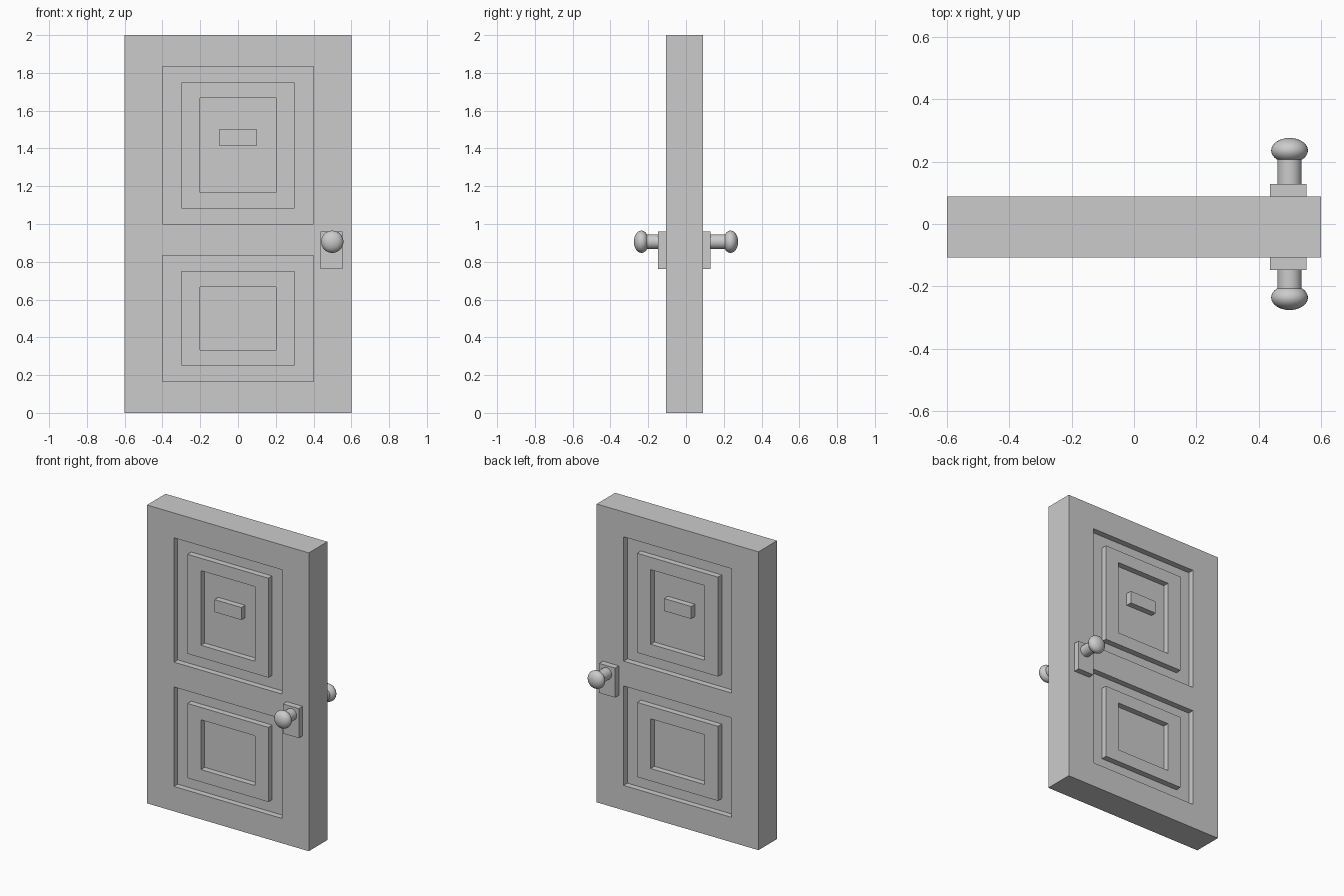
import bpy, bmesh, math
from mathutils import Matrix, Vector

if "Cube" in bpy.data.objects:
    bpy.data.objects.remove(bpy.data.objects["Cube"])

YC = -0.009      # centre of the slab in depth
HALF = 0.098     # half slab thickness
STEP = 0.04      # depth of panel steps and thickness of plates
U = 1 / 12       # vertical module


def add_object(name, bm, smooth=False):
    bmesh.ops.recalc_face_normals(bm, faces=bm.faces)
    mesh = bpy.data.meshes.new(name)
    bm.to_mesh(mesh)
    bm.free()
    obj = bpy.data.objects.new(name, mesh)
    bpy.context.collection.objects.link(obj)
    if smooth:
        bpy.ops.object.select_all(action='DESELECT')
        obj.select_set(True)
        bpy.context.view_layer.objects.active = obj
        bpy.ops.object.shade_smooth_by_angle(angle=math.radians(40))
    return obj


def box(bm, centre, size):
    bmesh.ops.create_cube(bm, size=1, matrix=Matrix.Translation(centre) @ Matrix.Diagonal((*size, 1)))


def extrude(bm, face):
    return bmesh.ops.extrude_discrete_faces(bm, faces=[face])['faces'][0]


def push(bm, face, dy):
    """Step the face straight in or out."""
    face = extrude(bm, face)
    for v in face.verts:
        v.co.y += dy
    return face


def inset_to(bm, face, half_w, z0, z1):
    """Inset the face to a given rectangle in its own plane."""
    mid = face.calc_center_median().z
    face = extrude(bm, face)
    for v in face.verts:
        v.co.x = math.copysign(half_w, v.co.x)
        v.co.z = z1 if v.co.z > mid else z0
    return face


# Door slab, cut along the panel outlines
bm = bmesh.new()
box(bm, (0, YC, 1), (1.2, 2 * HALF, 2))
cuts = [((x, 0, 0), (1, 0, 0)) for x in (-0.4, 0.4)]
cuts += [((0, 0, k * U), (0, 0, 1)) for k in (2, 10, 12, 22)]
for co, no in cuts:
    bmesh.ops.bisect_plane(bm, geom=bm.verts[:] + bm.edges[:] + bm.faces[:],
                           plane_co=co, plane_no=no)

# Nested stepped panels on both sides
panels = []
for f in bm.faces:
    c = f.calc_center_median()
    if abs(c.x) < 0.1 and abs(abs(c.y - YC) - HALF) < 1e-4:
        for z0, z1 in ((2, 10), (12, 22)):
            if abs(c.z - (z0 + z1) / 2 * U) < 1e-3:
                panels.append((f, z0, z1))
for f, z0, z1 in panels:
    inward = -STEP if f.calc_center_median().y > YC else STEP
    f = push(bm, f, inward)
    f = inset_to(bm, f, 0.3, (z0 + 1) * U, (z1 - 1) * U)
    f = push(bm, f, -inward)
    f = inset_to(bm, f, 0.2, (z0 + 2) * U, (z1 - 2) * U)
    f = push(bm, f, inward)
    if z0 == 12:  # raised block in the upper panel
        f = inset_to(bm, f, 0.1, 17 * U, 18 * U)
        f = push(bm, f, -inward)
add_object("door_slab", bm)

# Plate, stem and knob on each side
for side, s in (("front", -1), ("back", 1)):
    bm = bmesh.new()
    box(bm, (0.495, YC + s * (HALF + STEP / 2), 0.86), (0.118, STEP, 0.198))
    add_object(side + "_plate", bm)

    bm = bmesh.new()
    start, end = YC + s * HALF, s * 0.236
    bmesh.ops.create_cone(bm, cap_ends=True, segments=32, radius1=0.039, radius2=0.039,
                          depth=abs(end - start),
                          matrix=Matrix.Translation((0.499, (start + end) / 2, 0.906))
                          @ Matrix.Rotation(math.pi / 2, 4, 'X'))
    add_object(side + "_stem", bm, smooth=True)

    bm = bmesh.new()
    bmesh.ops.create_uvsphere(bm, u_segments=32, v_segments=16, radius=1,
                              matrix=Matrix.Translation((0.499, s * 0.236, 0.906))
                              @ Matrix.Diagonal((0.059, 0.04, 0.059, 1))
                              @ Matrix.Rotation(math.pi / 2, 4, 'X'))
    add_object(side + "_knob", bm, smooth=True)
